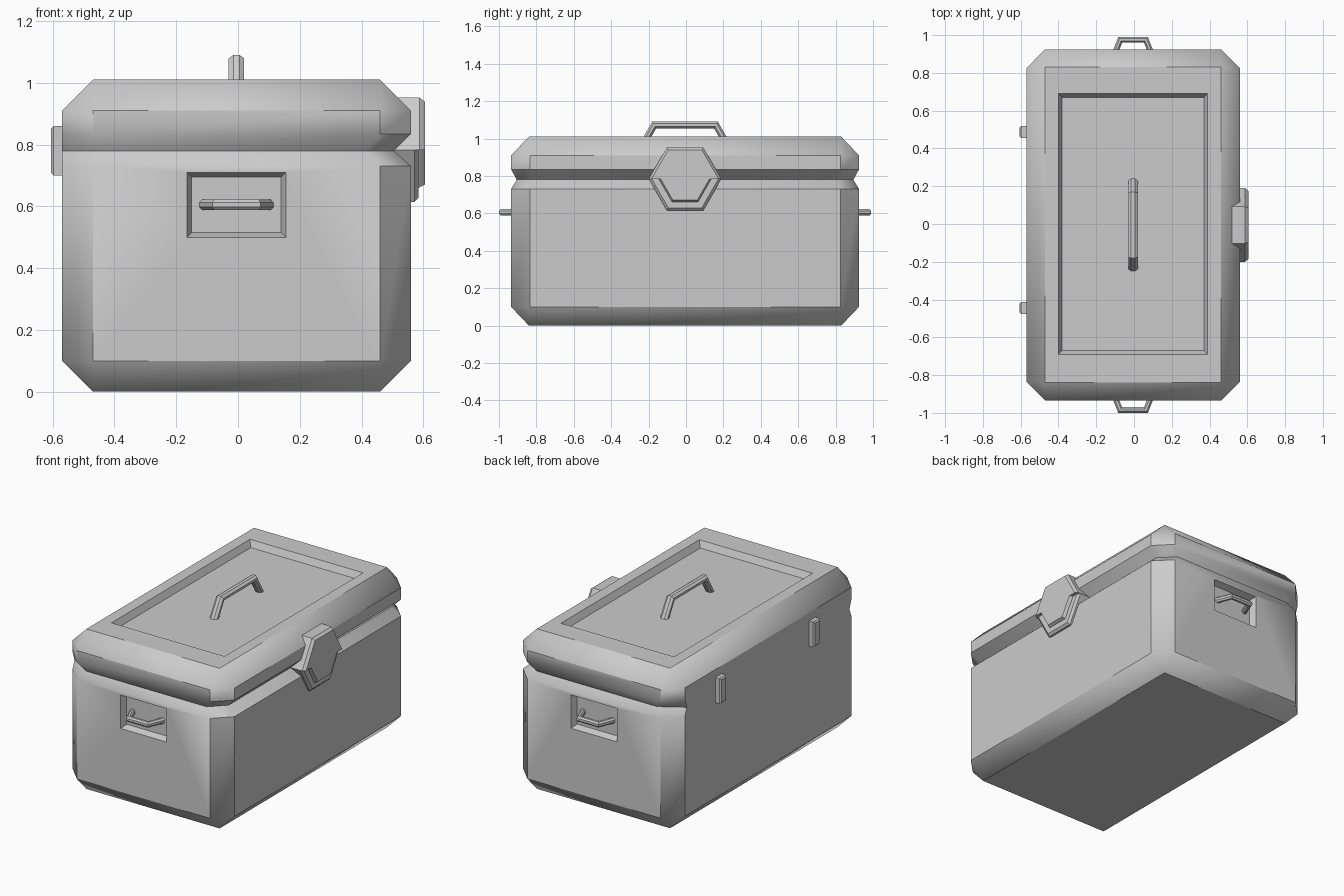
import bpy, bmesh
from math import cos, sin, pi, radians
from mathutils import Vector

if "Cube" in bpy.data.objects:
    bpy.data.objects.remove(bpy.data.objects["Cube"])

CX, CY = -0.005, -0.005


def make(name, rings, smooth=None):
    """Loft a closed solid through equally sized rings of points."""
    bm = bmesh.new()
    vs = [[bm.verts.new(p) for p in r] for r in rings]
    n = len(rings[0])
    for a, b in zip(vs, vs[1:]):
        for i in range(n):
            bm.faces.new((a[i], a[(i + 1) % n], b[(i + 1) % n], b[i]))
    bm.faces.new(vs[0])
    bm.faces.new(vs[-1])
    bmesh.ops.remove_doubles(bm, verts=bm.verts, dist=1e-5)
    bmesh.ops.recalc_face_normals(bm, faces=bm.faces)
    me = bpy.data.meshes.new(name)
    bm.to_mesh(me)
    bm.free()
    ob = bpy.data.objects.new(name, me)
    bpy.context.collection.objects.link(ob)
    if smooth:
        shade(ob, smooth)
    return ob


def shade(ob, angle):
    bpy.ops.object.select_all(action='DESELECT')
    ob.select_set(True)
    bpy.context.view_layer.objects.active = ob
    bpy.ops.object.shade_smooth_by_angle(angle=radians(angle))


def ring(z, left, right, half_y, in_x, in_y):
    """Eight-sided outline: full extents plus positions of the corner cuts."""
    return [(x, CY + y, z) for x, y in (
        (-in_x + CX, -half_y), (in_x + CX, -half_y), (right, -in_y), (right, in_y),
        (in_x + CX, half_y), (-in_x + CX, half_y), (left, in_y), (left, -in_y))]


def flat_ring(z):
    # Corner cuts collapse to single points on the top and bottom rectangles
    return ring(z, CX - 0.465, CX + 0.465, 0.835, 0.465, 0.835)


# Chamfered chest body with a groove under the lid (rear wall stays flat)
full = [ring(z, -0.57, 0.56, 0.93, 0.465, 0.83) for z in (0.10, 0.73, 0.835, 0.91)]
waist = ring(0.78, -0.57, 0.505, 0.90, 0.42, 0.81)
body = make("chest_body", [flat_ring(0)] + full[:2] + [waist] + full[2:] + [flat_ring(1.01)])


def cut_panel(center, u, w, hu, hw, depth, slope):
    """Sink a rectangular panel with sloped walls into the body."""
    c, u, w = Vector(center), Vector(u), Vector(w)
    n = u.cross(w)

    def rect(d):
        k = slope * d / depth
        return [c + n * d + u * (a * (hu + k)) + w * (b * (hw + k))
                for a, b in ((-1, -1), (1, -1), (1, 1), (-1, 1))]
    cutter = make("panel_cutter", [rect(-depth), rect(depth)])
    mod = body.modifiers.new("panel", 'BOOLEAN')
    mod.operation, mod.solver, mod.object = 'DIFFERENCE', 'EXACT', cutter
    bpy.context.view_layer.objects.active = body
    bpy.ops.object.modifier_apply(modifier=mod.name)
    bpy.data.objects.remove(cutter)


cut_panel((CX, CY + 0.005, 1.01), (1, 0, 0), (0, 1, 0), 0.395, 0.69, 0.04, 0.02)
cut_panel((CX, CY - 0.93, 0.605), (1, 0, 0), (0, 0, 1), 0.16, 0.105, 0.04, 0.015)
cut_panel((CX, CY + 0.93, 0.605), (-1, 0, 0), (0, 0, 1), 0.16, 0.105, 0.04, 0.015)
shade(body, 40)


def handle(name, origin, u, w, foot, corner, rise, half_t, half_w):
    """Three-segment bar with mitred corners and an eight-sided section."""
    o, u, w = Vector(origin), Vector(u), Vector(w)
    side = u.cross(w)
    pts = [(-foot, -0.01), (-corner, rise), (corner, rise), (foot, -0.01)]
    pts = [Vector(p) for p in pts]
    dirs = [(b - a).normalized() for a, b in zip(pts, pts[1:])]
    rings = []
    for i, p in enumerate(pts):
        d0, d1 = dirs[max(i - 1, 0)], dirs[min(i, 2)]
        t = (d0 + d1).normalized()
        nrm = Vector((-t.y, t.x)) / t.dot(d0)
        r = []
        for k in range(8):
            a = 2 * pi * (k + 0.5) / 8
            q = p + nrm * (cos(a) * half_t / cos(pi / 8))
            r.append(o + u * q.x + w * q.y + side * (sin(a) * half_w / cos(pi / 8)))
        rings.append(r)
    make(name, rings, 30)


# Carry handles on the lid and both ends
handle("lid_handle", (CX, CY, 0.97), (0, 1, 0), (0, 0, 1), 0.23, 0.165, 0.102, 0.018, 0.025)
handle("front_handle", (CX, CY - 0.89, 0.605), (1, 0, 0), (0, -1, 0), 0.108, 0.068, 0.09, 0.015, 0.017)
handle("back_handle", (CX, CY + 0.89, 0.605), (-1, 0, 0), (0, 1, 0), 0.108, 0.068, 0.09, 0.015, 0.017)


def hexagon(x, r_up, r_low):
    """Hexagon facing +x with separate radii for its upper and lower halves."""
    angles = [0, 60, 120, 180]
    pts = [(r_up, a) for a in angles] + [(r_low, a) for a in (180, 240, 300, 360)]
    return [(x, CY + r * cos(radians(a)), 0.783 + r * sin(radians(a))) for r, a in pts]


# Latch: hexagonal backing and a raised plate whose lower half is smaller
make("latch_base", [hexagon(0.49, 0.194, 0.194), hexagon(0.572, 0.194, 0.194),
                    hexagon(0.585, 0.178, 0.178)])
make("latch_plate", [hexagon(0.50, 0.195, 0.14), hexagon(0.588, 0.195, 0.14),
                     hexagon(0.605, 0.18, 0.13)])

# Two hinge blocks on the rear wall
for i, y in enumerate((-0.445, 0.488)):
    def block(x, e):
        return [(x, y + a * (0.032 - e), 0.78 + b * (0.08 - e))
                for a, b in ((-1, -1), (1, -1), (1, 1), (-1, 1))]
    make(f"hinge_{i + 1}", [block(-0.54, 0), block(-0.597, 0), block(-0.605, 0.008)])
